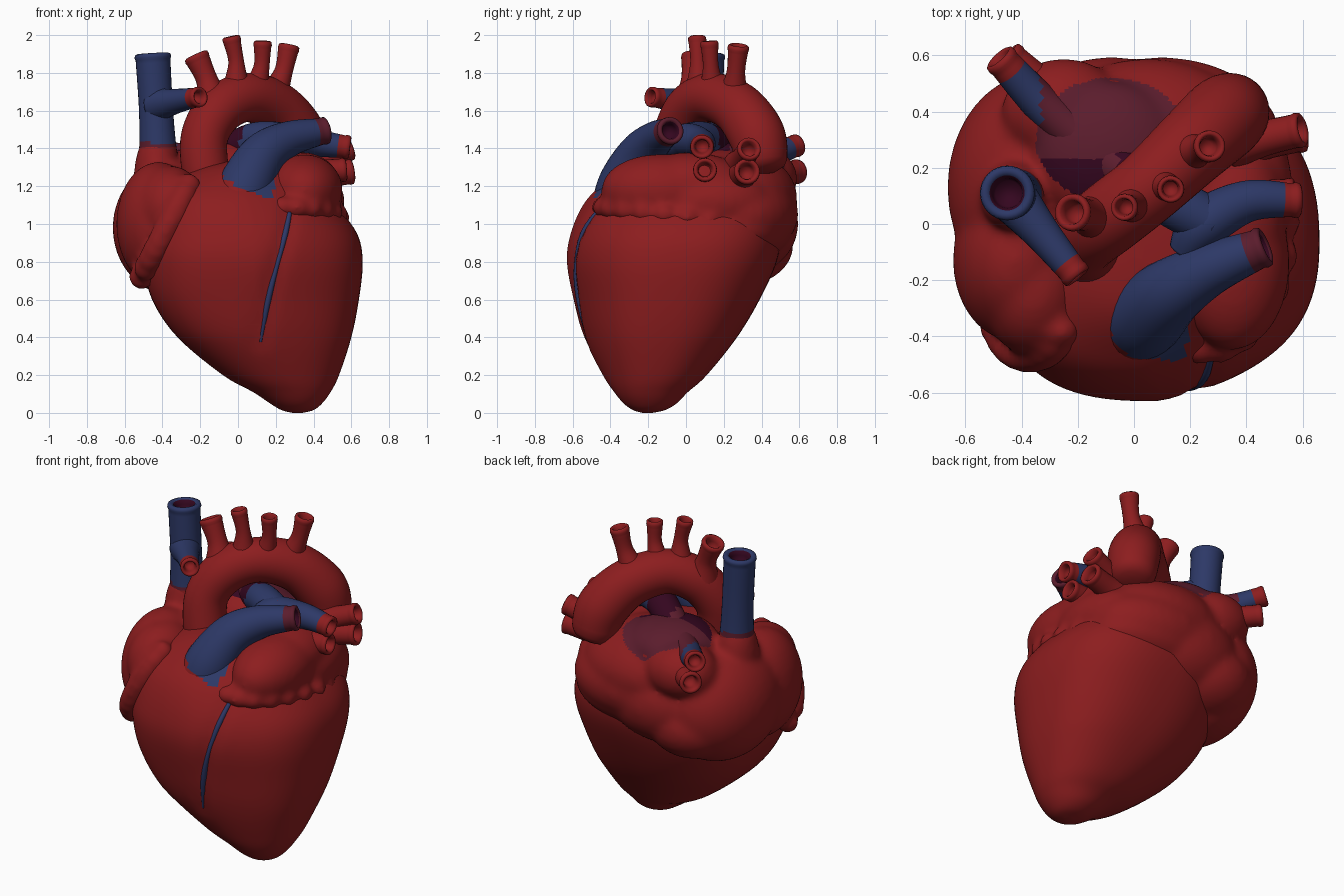
import bpy, bmesh, math
from mathutils import Vector, Matrix
from mathutils.bvhtree import BVHTree

if "Cube" in bpy.data.objects:
    bpy.data.objects.remove(bpy.data.objects["Cube"])


def mat(name, rgb):
    m = bpy.data.materials.new(name)
    m.diffuse_color = (*rgb, 1)
    m.use_nodes = True
    m.node_tree.nodes["Principled BSDF"].inputs["Base Color"].default_value = m.diffuse_color
    return m


MATS = [mat("muscle_red", (0.265, 0.0125, 0.0135)), mat("vein_blue", (0.026, 0.040, 0.135)),
        mat("purple_blend", (0.105, 0.012, 0.026)), mat("lumen_dark", (0.035, 0.002, 0.014))]
RED, BLUE, PURPLE, DARK = range(4)


def finish(name, bm):
    bmesh.ops.recalc_face_normals(bm, faces=bm.faces)
    me = bpy.data.meshes.new(name)
    bm.to_mesh(me)
    bm.free()
    for m in MATS:
        me.materials.append(m)
    me.shade_smooth()
    ob = bpy.data.objects.new(name, me)
    bpy.context.collection.objects.link(ob)
    return ob


def spline(pts, steps):
    """Catmull-Rom through tuples of any length."""
    n, out = len(pts), []
    for i in range(n - 1):
        a, b, c, d = (pts[max(i - 1, 0)], pts[i], pts[i + 1], pts[min(i + 2, n - 1)])
        for s in range(steps):
            t = s / steps
            out.append(tuple(0.5 * (2 * q + (r - p) * t + (2 * p - 5 * q + 4 * r - w) * t * t
                                    + (3 * q - p - 3 * r + w) * t ** 3)
                             for p, q, r, w in zip(a, b, c, d)))
    return out + [tuple(pts[-1])]


def skin(bm, rings):
    """Bridge rings of points, cap both ends; returns faces per band."""
    vs = [[bm.verts.new(p) for p in r] for r in rings]
    n, bands = len(vs[0]), []
    for a, b in zip(vs, vs[1:]):
        bands.append([bm.faces.new((a[i], a[(i + 1) % n], b[(i + 1) % n], b[i])) for i in range(n)])
    bm.faces.new(vs[0][::-1])
    bands.append([bm.faces.new(vs[-1])])
    return bands


def vessel(name, pts, color, tip=None, lumen=None, hollow=True, seg=24, rule=None):
    path = spline(pts, 8)
    pos = [Vector(p[:3]) for p in path]
    rad = [p[3] for p in path]
    tans = [(pos[min(i + 1, len(pos) - 1)] - pos[max(i - 1, 0)]).normalized() for i in range(len(pos))]
    end, t, r = pos[-1], tans[-1], rad[-1]
    body = len(pos) - 1
    # rounded rim, then a recessed opening (or a domed end)
    prof = ([(0.012, 1.06), (0.028, 1.02), (0.034, .85), (0.026, .68), (0.0, .58), (-0.05, .5)] if hollow
            else [(r * .3, .93), (r * .5, .8), (r * .62, .55), (r * .67, .2)])
    for off, k in prof:
        pos.append(end + t * off)
        rad.append(r * k)
        tans.append(t)
    rings, u = [], tans[0].orthogonal().normalized()
    for p, q, tn in zip(pos, rad, tans):
        u = (u - tn * u.dot(tn)).normalized()
        v = tn.cross(u)
        rings.append([p + (u * math.cos(a) + v * math.sin(a)) * q
                      for a in (2 * math.pi * i / seg for i in range(seg))])
    bm = bmesh.new()
    for i, band in enumerate(skin(bm, rings)):
        for f in band:
            f.material_index = color
            if rule:
                f.material_index = rule(f.calc_center_median())
            if tip is not None and i >= body - 2:
                f.material_index = tip
            if lumen is not None and i >= body + 4:
                f.material_index = lumen
    return finish(name, bm)


# Ventricles: stacked rounded ovals (z, x min, x max, y min, y max), apex low and to the side
levels = [(0.0, .29, .34, -.23, -.18), (.015, .23, .40, -.28, -.11), (.05, .17, .445, -.33, -.05),
          (.11, .08, .49, -.38, .01), (.2, -.08, .535, -.44, .11), (.4, -.32, .60, -.54, .27),
          (.6, -.455, .64, -.595, .39), (.8, -.5, .66, -.63, .48), (.95, -.49, .63, -.61, .5),
          (1.1, -.45, .52, -.545, .48), (1.2, -.38, .44, -.455, .42), (1.3, -.2, .34, -.32, .3),
          (1.34, 0, .2, -.15, .15)]
GROOVE = [(.28, 1.1), (.25, .95), (.2, .76), (.155, .58), (.12, .38)]
groove_fine = spline(GROOVE, 6)
rings = []
for z, x0, x1, y0, y1 in spline(levels, 6):
    ring = []
    k = min(1, max(0, z) / .4)
    for i in range(96):
        c, s = math.cos(2 * math.pi * i / 96), math.sin(2 * math.pi * i / 96)
        # fuller at the front left and back right, leaner at the front right
        n = 2 + k * (.75 if c < 0 and s < 0 else .5 if c > 0 and s > 0 else .15)
        c, s = math.copysign(abs(c) ** (2 / n), c), math.copysign(abs(s) ** (2 / n), s)
        if s < 0 < c:
            s *= 1 - .16 * k * c * (1 - c ** 2)
        x = (x0 + x1) / 2 + (x1 - x0) / 2 * c
        y = (y0 + y1) / 2 + (y1 - y0) / 2 * s
        if y < -.2:  # crease between the two ventricles
            d = min(math.hypot(x - gx, z - gz) for gx, gz in groove_fine)
            y += .018 * math.exp(-(d / .04) ** 2)
        ring.append((x, y, max(z, 0)))
    rings.append(ring)
bm = bmesh.new()
skin(bm, rings)
bm.normal_update()
tree = BVHTree.FromBMesh(bm)
for f in bm.faces:  # blue foot of the pulmonary trunk
    x, y, z = f.calc_center_median()
    if y < -.2 and math.hypot(x - .05, z - 1.2) < .14 and z + .54 * x > 1.21:
        f.material_index = BLUE
finish("ventricles", bm)


def on_front(x, z):
    return tree.ray_cast(Vector((x, -3, z)), Vector((0, 1, 0)))[0] or Vector((x, -.3, z))


# Vein lying in the front crease
vein = [(*on_front(x, z), r) for (x, z), r in zip(GROOVE, (.012, .016, .013, .017, .008))]
vessel("groove_vein", [(x, y + .004, z, r) for x, y, z, r in vein], BLUE, hollow=False, seg=10)

# Atria: blobs fused by remeshing
blobs = [((-.34, .13, .98), (.325, .41, .36)), ((-.42, -.13, 1.0), (.225, .29, .33)),
         ((-.36, -.23, 1.08), (.19, .24, .23)), ((-.43, .10, 1.27), (.12, .13, .22)),
         ((-.27, .30, .89), (.28, .27, .215)), ((.05, .24, 1.14), (.43, .35, .26)),
         ((.10, .28, 1.05), (.43, .315, .24)), ((-.08, .31, 1.0), (.37, .285, .27)),
         ((.10, .27, .97), (.43, .29, .18)), ((.35, -.14, 1.18), (.205, .31, .19)),
         ((.34, .02, 1.21), (.20, .31, .17)), ((.34, .12, 1.12), (.225, .34, .19)),
         ((-.09, .25, 1.31), (.27, .26, .15)), ((-.25, .40, 1.24), (.22, .19, .17)),
         ((.05, -.05, 1.15), (.25, .25, .16))]
for i in range(11):  # scalloped auricle edges
    t = i / 10
    p = on_front(-.22 - .25 * t, 1.2 - .48 * t)
    blobs.append((p + Vector((-.04, .03, 0)), (.07, .06, .07)))
    a = math.radians(-112 + 165 * t)
    blobs.append(((.26 + .27 * math.cos(a), -.02 + .42 * math.sin(a), 1.09 - .11 * t * t), (.065, .065, .06)))
bm = bmesh.new()
for c, r in blobs:
    bmesh.ops.create_uvsphere(bm, u_segments=32, v_segments=20, radius=1,
                              matrix=Matrix.Translation(c) @ Matrix.Diagonal((*r, 1)))
atria = finish("atria", bm)
rm = atria.modifiers.new("fuse", 'REMESH')
rm.mode, rm.voxel_size, rm.use_smooth_shade = 'VOXEL', .016, True
sm = atria.modifiers.new("soften", 'SMOOTH')
sm.factor, sm.iterations = .5, 20
bpy.context.view_layer.objects.active = atria
for m in ("fuse", "soften"):
    bpy.ops.object.modifier_apply(modifier=m)
atria.data.shade_smooth()
for f in atria.data.polygons:  # purple roof under the arch
    x, y, z = f.center
    f.material_index = RED
    if math.hypot((x + .08) / .27, (y - .30) / .22) < 1 and z > 1.24 and f.normal.z > .3:
        f.material_index = DARK if y < .23 else PURPLE

# Aorta and its branches
vessel("aorta", [(-.14, -.09, 1.18, .12), (-.175, -.08, 1.3, .125), (-.175, -.05, 1.47, .125),
                 (-.09, .02, 1.61, .13), (.05, .13, 1.67, .13), (.2, .27, 1.615, .14),
                 (.31, .37, 1.48, .15), (.345, .40, 1.36, .14)], RED, hollow=False, seg=36)
for i, (b, e, r) in enumerate([((-.13, .02, 1.62), (-.21, .04, 1.865), .064),
                               ((-.01, .07, 1.72), (-.03, .06, 1.96), .046),
                               ((.09, .14, 1.70), (.13, .125, 1.935), .046),
                               ((.18, .25, 1.66), (.265, .275, 1.915), .054)]):
    b, e = Vector(b), Vector(e)
    mid = b.lerp(e, .55) + Vector((.012, 0, 0))
    vessel(f"arch_branch_{i + 1}", [(*b, r * 1.6), (*mid, r * .92), (*e, r)], RED)

# Superior vena cava with side branch
vessel("vena_cava", [(-.42, .10, 1.32, .11), (-.425, .10, 1.42, .097), (-.435, .105, 1.62, .09),
                     (-.45, .11, 1.87, .092)], BLUE, lumen=DARK, seg=32,
       rule=lambda c: RED if c.z < 1.40 else PURPLE if c.z < 1.43 else BLUE)
vessel("vena_cava_branch", [(-.43, .09, 1.63, .09), (-.33, -.03, 1.65, .066), (-.22, -.165, 1.67, .052)],
       BLUE, tip=RED)

# Pulmonary trunk and arteries
vessel("pulmonary_trunk", [(0, -.35, 1.08, .15), (.045, -.32, 1.21, .145), (.135, -.24, 1.365, .122),
                           (.27, -.16, 1.45, .095), (.44, -.09, 1.49, .07)], BLUE, tip=PURPLE,
       lumen=DARK, seg=32, rule=lambda c: RED if c.z + .54 * c.x < 1.2 else BLUE)
vessel("pulmonary_artery_left", [(.18, -.10, 1.41, .06), (.25, .0, 1.445, .088), (.4, .08, 1.43, .075),
                                 (.56, .085, 1.41, .06)], BLUE, tip=RED)
vessel("pulmonary_artery_right", [(.28, .0, 1.44, .09), (.1, .10, 1.45, .09), (-.12, .25, 1.365, .085),
                                  (-.32, .42, 1.36, .07), (-.46, .57, 1.41, .058)], BLUE, tip=RED,
       rule=lambda c: (PURPLE if -.33 < c.x < -.06 else
                       DARK if -.1 < c.x < .2 and c.y - c.x > .04 else BLUE))

# Pulmonary veins
for name, b, e, r in [("left_vein_upper", (.35, .28, 1.31), (.57, .33, 1.39), .06),
                      ("left_vein_lower", (.35, .28, 1.24), (.575, .32, 1.275), .066),
                      ("left_vein_front", (.35, .09, 1.27), (.54, .10, 1.285), .06),
                      ("right_vein_lower", (-.25, .42, 1.25), (-.43, .575, 1.275), .062)]:
    b, e = Vector(b), Vector(e)
    vessel(name, [(*b, r * 1.4), (*b.lerp(e, .5), r * 1.08), (*e, r)], RED)

# Trim the hidden overlaps where one part runs inside another
parts = list(bpy.context.collection.objects)
trees = {}
for ob in parts:
    bm = bmesh.new()
    bm.from_mesh(ob.data)
    bm.normal_update()
    lo = [min(v.co[k] for v in bm.verts) for k in range(3)]
    hi = [max(v.co[k] for v in bm.verts) for k in range(3)]
    trees[ob.name] = (BVHTree.FromBMesh(bm), lo, hi)
    bm.free()
for ob in parts:
    bm = bmesh.new()
    bm.from_mesh(ob.data)
    hidden = set()
    for v in bm.verts:
        for name, (bvh, lo, hi) in trees.items():
            if name != ob.name and all(lo[k] < v.co[k] < hi[k] for k in range(3)):
                loc, nor, _, dist = bvh.find_nearest(v.co)
                if dist > .012 and (v.co - loc).dot(nor) < -.7 * dist:
                    hidden.add(v)
                    break
    bmesh.ops.delete(bm, geom=[f for f in bm.faces if all(v in hidden for v in f.verts)], context='FACES')
    bm.to_mesh(ob.data)
    bm.free()
